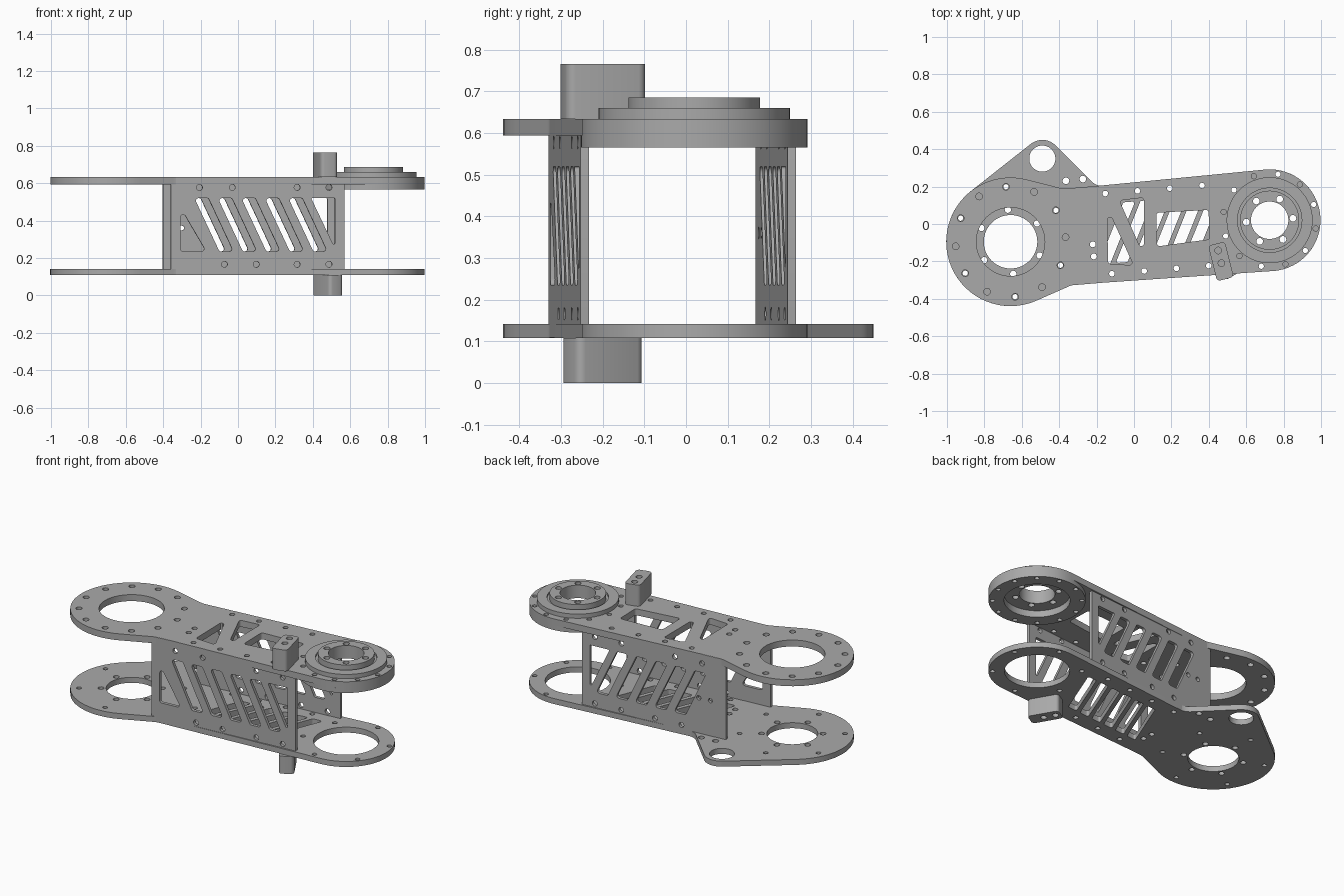
import bpy, bmesh, math
from mathutils import Matrix, Vector

cube = bpy.data.objects.get("Cube")
if cube:
    bpy.data.objects.remove(cube, do_unlink=True)

GREY = (0.40, 0.40, 0.40, 1)
metal = bpy.data.materials.new("grey metal")
metal.use_nodes = True
metal.diffuse_color = GREY
metal.node_tree.nodes["Principled BSDF"].inputs["Base Color"].default_value = GREY

# Arm frame: origin at the big joint, u axis towards the small joint
ARM = Matrix.Translation((-0.66, -0.095, 0)) @ Matrix.Rotation(math.radians(4.75), 4, 'Z')
REACH = 1.39          # distance between joints
HALF = 0.257          # half width of the arm
BIG, SMALL = 0.344, 0.272


def circle(x, y, r, n=16):
    return [(x + r * math.cos(2 * math.pi * i / n), y + r * math.sin(2 * math.pi * i / n))
            for i in range(n)]


def bolts(x, y, ring, r, count, start=0):
    """Bolt holes evenly spread on a ring."""
    angles = [math.radians(start + 360 * i / count) for i in range(count)]
    return [circle(x + ring * math.cos(a), y + ring * math.sin(a), r) for a in angles]


def belt(rounds):
    """Outline running counter-clockwise round circles; negative radius is a concave fillet."""
    normals, pts = [], []
    for i, (x, y, r) in enumerate(rounds):
        x2, y2, r2 = rounds[(i + 1) % len(rounds)]
        d = Vector((x2 - x, y2 - y))
        s = (r - r2) / d.length
        d.normalize()
        n = d * s + Vector((d.y, -d.x)) * math.sqrt(max(0, 1 - s * s))
        normals.append(math.atan2(n.y, n.x))
    for i, (x, y, r) in enumerate(rounds):
        start = normals[i - 1]
        sweep = (normals[i] - start) % (2 * math.pi)
        if r < 0:
            sweep -= 2 * math.pi
        steps = max(3, math.ceil(abs(sweep) / 0.1)) if abs(r) > 0.05 else 4
        for k in range(steps + 1):
            a = start + sweep * k / steps
            pts.append((x + r * math.cos(a), y + r * math.sin(a)))
    return pts


def rounded(corners, r=0.014):
    """Counter-clockwise polygon with rounded corners."""
    c = [Vector(p) for p in corners]
    rounds = []
    for i, p in enumerate(c):
        a = (p - c[i - 1]).normalized()
        b = (c[(i + 1) % len(c)] - p).normalized()
        na, nb = Vector((-a.y, a.x)), Vector((-b.y, b.x))
        q = p + r * (na + nb) / (1 + na.dot(nb))
        rounds.append((q.x, q.y, r))
    return belt(rounds)


def plate(name, loops, thickness, matrix):
    """Flat part: first loop is the outline, the others are holes."""
    curve = bpy.data.curves.new(name, 'CURVE')
    curve.dimensions = '2D'
    curve.fill_mode = 'BOTH'
    curve.extrude = thickness / 2
    for pts in loops:
        s = curve.splines.new('POLY')
        s.points.add(len(pts) - 1)
        for p, (x, y) in zip(s.points, pts):
            p.co = (x, y, 0, 1)
        s.use_cyclic_u = True
    tmp = bpy.data.objects.new(name + " outline", curve)
    bpy.context.collection.objects.link(tmp)
    graph = bpy.context.evaluated_depsgraph_get()
    mesh = bpy.data.meshes.new_from_object(tmp.evaluated_get(graph))
    bpy.data.objects.remove(tmp, do_unlink=True)
    bpy.data.curves.remove(curve)
    bm = bmesh.new()
    bm.from_mesh(mesh)
    bmesh.ops.remove_doubles(bm, verts=bm.verts, dist=1e-5)
    bmesh.ops.recalc_face_normals(bm, faces=bm.faces)
    bm.to_mesh(mesh)
    bm.free()
    mesh.materials.clear()
    mesh.materials.append(metal)
    ob = bpy.data.objects.new(name, mesh)
    bpy.context.collection.objects.link(ob)
    ob.matrix_world = matrix
    bpy.ops.object.select_all(action='DESELECT')
    ob.select_set(True)
    bpy.context.view_layer.objects.active = ob
    bpy.ops.object.shade_smooth_by_angle(angle=math.radians(30))
    return ob


def layer(name, loops, z0, z1, frame=ARM):
    return plate(name, loops, z1 - z0, frame @ Matrix.Translation((0, 0, (z0 + z1) / 2)))


# Holes shared by both horizontal plates
edge_holes = [circle(0.526 + 0.173 * i, v, 0.015) for i in range(4) for v in (-0.215, 0.215)]
edge_holes += [circle(0.437, v, 0.016) for v in (-0.05, -0.115)]
rim_holes = bolts(REACH, 0, 0.25, 0.014, 12, 15)
lower_neck = (0.33, -HALF - 0.12, -0.12)
upper_neck = (0.33, HALF + 0.12, -0.12)

# Top plate with two triangles and a window
top_outline = belt([(0, 0, BIG), lower_neck, (REACH, 0, SMALL), upper_neck])
windows = [rounded(p) for p in (
    [(0.53, 0.14), (0.51, -0.16), (0.645, -0.18)],
    [(0.598, 0.172), (0.705, -0.135), (0.73, 0.176)],
    [(0.79, 0.09), (0.778, -0.09), (1.061, -0.075), (1.069, 0.082)])]
layer("top_plate", [top_outline, circle(0, 0, 0.183, 64), circle(REACH, 0, 0.185, 64)]
      + windows + edge_holes + rim_holes + bolts(0, 0, 0.295, 0.018, 12), 0.594, 0.634)

# Bottom plate with an ear and slanted slots
ear = (0.206, 0.429, 0.1)
bottom_outline = belt([(0, 0, BIG), lower_neck, (REACH, 0, SMALL),
                       (0.52, HALF + 0.08, -0.08), ear])
slots = []
for i in range(6):
    u = 0.57 + 0.0925 * i
    slots.append(rounded([(u - 0.112, -0.16), (u - 0.048, -0.16),
                          (u + 0.112, 0.16), (u + 0.048, 0.16)], 0.01))
layer("bottom_plate", [bottom_outline, circle(0, 0, 0.143, 64), circle(REACH, 0, 0.183, 64),
                       circle(ear[0], ear[1], 0.07, 32), circle(0.322, 0.3, 0.018),
                       circle(0.413, 0.302, 0.018)]
      + slots + edge_holes + bolts(REACH, 0, 0.25, 0.014, 6, 15)
      + bolts(0, 0, 0.295, 0.014, 6, 30) + bolts(0, 0, 0.172, 0.017, 6, 30), 0.108, 0.142)

# Side plates with slanted slots
LOW, HIGH = 0.235, 0.52
side_outline = rounded([(0.28, 0.109), (1.213, 0.109), (1.213, 0.633), (0.28, 0.633)], 0.02)
side_cuts = [rounded([(1.033, HIGH), (1.15, 0.275), (1.161, 0.275), (1.161, HIGH)], 0.005)]
for i in range(5):
    u = 0.407 + 0.126 * i
    side_cuts.append(rounded([(u, HIGH), (u + 0.134, LOW), (u + 0.209, LOW), (u + 0.075, HIGH)]))
side_cuts += [circle(u, 0.577, 0.016) for u in (0.434, 0.61, 0.958, 1.129)]
side_cuts += [circle(u, 0.166, 0.016) for u in (0.568, 0.739, 0.958, 1.129)]
extras = {"front_side_plate": (-1, [rounded([(0.332, 0.47), (0.332, LOW), (0.47, LOW)])]),
          "back_side_plate": (1, [circle(u, 0.36, 0.014) for u in (0.38, 0.455)])}
for name, (side, extra) in extras.items():
    m = ARM @ Matrix.Translation((0, side * 0.249, 0)) @ Matrix.Rotation(math.pi / 2, 4, 'X')
    plate(name, [side_outline] + side_cuts + extra, 0.02, m)

# Stepped bearing on the small joint
layer("bearing_housing", [circle(REACH, 0, SMALL, 64), circle(REACH, 0, 0.185, 64)]
      + rim_holes, 0.565, 0.594)
layer("bearing_collar", [circle(REACH, 0, 0.23, 64), circle(REACH, 0, 0.172, 64)], 0.634, 0.66)
hub_holes = [circle(REACH, 0, 0.1, 48)] + bolts(REACH, 0, 0.125, 0.018, 6)
layer("bearing_flange", [circle(REACH, 0, 0.184, 64)] + hub_holes, 0.605, 0.648)
layer("bearing_hub", [circle(REACH, 0, 0.158, 64)] + hub_holes, 0.648, 0.685)

# Stop blocks above and below
for name, x, y, w, h, turn, z0, z1 in (
        ("upper_block", 0.465, -0.2, 0.046, 0.098, 14, 0.634, 0.765),
        ("lower_block", 0.48, -0.2, 0.043, 0.092, 30, 0.0, 0.108)):
    frame = Matrix.Translation((x, y, 0)) @ Matrix.Rotation(math.radians(turn), 4, 'Z')
    layer(name, [rounded([(-w, -h), (w, -h), (w, h), (-w, h)], 0.02),
                 circle(0, 0.06, 0.018), circle(0, -0.01, 0.018)], z0, z1, frame)
